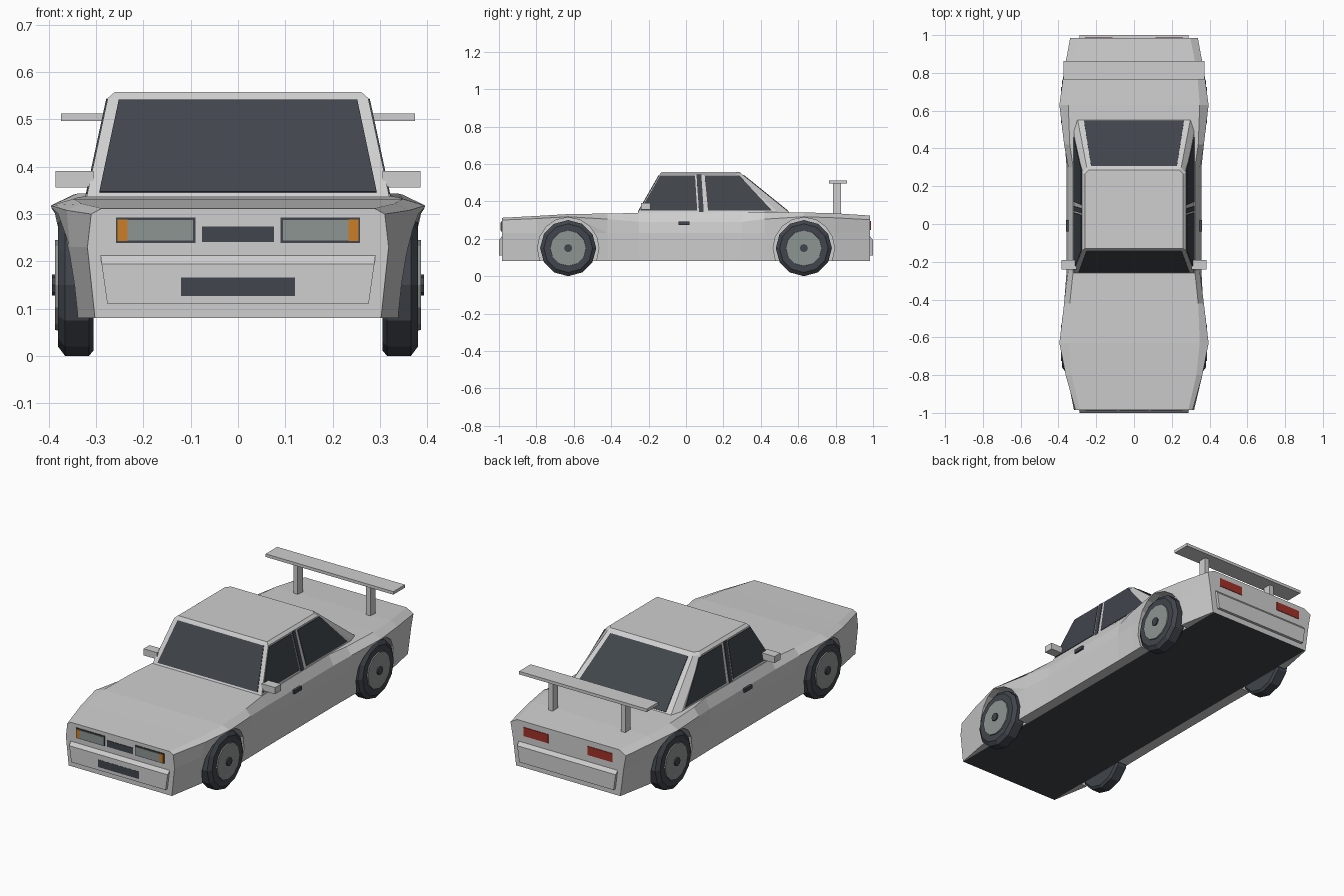
import bpy, bmesh, math
from mathutils import Vector, Matrix

cube = bpy.data.objects.get("Cube")
if cube:
    bpy.data.objects.remove(cube, do_unlink=True)


def material(name, rgb):
    m = bpy.data.materials.new(name)
    m.use_nodes = True
    m.diffuse_color = (*rgb, 1)
    m.node_tree.nodes["Principled BSDF"].inputs["Base Color"].default_value = (*rgb, 1)
    return m


PAINT = material("light grey paint", (0.62, 0.62, 0.62))
DARK = material("dark glass and rubber", (0.052, 0.06, 0.072))
GREY = material("mid grey", (0.27, 0.3, 0.29))
AMBER = material("amber", (0.6, 0.21, 0.02))
RED = material("tail red", (0.36, 0.03, 0.02))


def finish(name, bm, *mats):
    bmesh.ops.recalc_face_normals(bm, faces=bm.faces)
    mesh = bpy.data.meshes.new(name)
    bm.to_mesh(mesh)
    bm.free()
    for m in mats:
        mesh.materials.append(m)
    ob = bpy.data.objects.new(name, mesh)
    bpy.context.scene.collection.objects.link(ob)
    return ob


def loft(name, rings, *mats):
    """Skin closed rings of points and cap both ends."""
    bm = bmesh.new()
    loops = [[bm.verts.new(p) for p in ring] for ring in rings]
    n = len(loops[0])
    for a, b in zip(loops, loops[1:]):
        for i in range(n):
            j = (i + 1) % n
            bm.faces.new((a[i], a[j], b[j], b[i]))
    bm.faces.new(loops[0])
    bm.faces.new(loops[-1])
    return finish(name, bm, *mats)


def box(name, x, y, z, mat):
    ring = lambda h: [(x[0], y[0], h), (x[1], y[0], h), (x[1], y[1], h), (x[0], y[1], h)]
    return loft(name, [ring(z[0]), ring(z[1])], mat)


def plate(name, pts, outward, mat, t=0.003):
    """Thin panel lying on a surface, raised by t along its outward normal."""
    pts = [Vector(p) for p in pts]
    n = (pts[1] - pts[0]).cross(pts[2] - pts[0]).normalized()
    if n.dot(Vector(outward)) < 0:
        n = -n
    return loft(name, [[p - n * 0.003 for p in pts], [p + n * t for p in pts]], mat)


def end_plate(name, x, z, end, mat, t=0.003, y=0.985):
    pts = [(x[0], end * y, z[0]), (x[1], end * y, z[0]),
           (x[1], end * y, z[1]), (x[0], end * y, z[1])]
    return plate(name, pts, (0, end, 0), mat, t)


def lathe(name, profile, y, z, side, mat, sides=12):
    """Turn (x, radius) points about a wheel axle."""
    rings = []
    for x, r in profile:
        rings.append([(side * x, y + r * math.sin(math.tau * i / sides),
                       z - r * math.cos(math.tau * i / sides)) for i in range(sides)])
    return loft(name, rings, mat)


# Body shell: y, sill width, waist width, shoulder width and height, deck width and height
stations = [
    (-0.985, 0.302, 0.318, 0.310, 0.300, 0.288, 0.312),
    (-0.80, 0.335, 0.355, 0.362, 0.308, 0.330, 0.322),
    (-0.63, 0.360, 0.380, 0.395, 0.318, 0.348, 0.332),
    (-0.42, 0.357, 0.366, 0.370, 0.305, 0.340, 0.335),
    (-0.25, 0.355, 0.357, 0.348, 0.290, 0.322, 0.338),
    (0.30, 0.355, 0.357, 0.348, 0.290, 0.322, 0.343),
    (0.42, 0.357, 0.366, 0.370, 0.305, 0.340, 0.343),
    (0.63, 0.360, 0.380, 0.395, 0.318, 0.348, 0.341),
    (0.80, 0.340, 0.360, 0.372, 0.312, 0.335, 0.336),
    (0.985, 0.305, 0.325, 0.338, 0.302, 0.298, 0.324),
]
FLOOR, WAIST, PAN = 0.08, 0.23, 0.30
rings = []
for y, wb, wm, ws, zs, wt, zt in stations:
    half = [(PAN, FLOOR), (wb, FLOOR), (wm, WAIST), (ws, zs), (wt, zt)]
    rings.append([(x, y, z) for x, z in half] + [(-x, y, z) for x, z in reversed(half)])
body = loft("body", rings, PAINT, DARK)
for f in body.data.polygons:
    if f.normal.z < -0.9 and abs(f.center.x) < 0.1:
        f.material_index = 1

# Wheel arches cut into the body, and wheels
AXLE, HUB = 0.63, 0.15
for end, where in ((-1, "front"), (1, "rear")):
    for side, hand in ((1, "left"), (-1, "right")):
        tag = f"{where}_{hand}"
        cutter = lathe("arch_cutter", [(0.302, 0.164), (0.5, 0.164)],
                       end * AXLE, HUB, side, PAINT, 16)
        cutter.hide_render = True
        mod = body.modifiers.new("arch", "BOOLEAN")
        mod.operation, mod.solver, mod.object = "DIFFERENCE", "EXACT", cutter
        bpy.context.view_layer.objects.active = body
        bpy.ops.object.modifier_apply(modifier=mod.name)
        bpy.data.objects.remove(cutter, do_unlink=True)
        lathe(f"tyre_{tag}", [(0.305, 0.138), (0.315, 0.15), (0.365, 0.15), (0.38, 0.13)],
              end * AXLE, HUB, side, DARK)
        lathe(f"rim_{tag}", [(0.37, 0.097), (0.386, 0.095)], end * AXLE, HUB, side, GREY)
        lathe(f"hub_cap_{tag}", [(0.38, 0.022), (0.393, 0.022)], end * AXLE, HUB, side, DARK, 8)

# Cabin: half outline at the base, the roof edge and the roof top
levels = [
    (0.335, [(0.32, -0.26), (0.32, 0.50), (0.30, 0.56)]),
    (0.545, [(0.275, -0.14), (0.275, 0.27), (0.25, 0.30)]),
    (0.558, [(0.26, -0.13), (0.26, 0.265), (0.24, 0.285)]),
]
loft("cabin", [[(x, y, z) for x, y in half] + [(-x, y, z) for x, y in reversed(half)]
               for z, half in levels], PAINT)


def rise(z):
    return (z - 0.335) / 0.21


def screen(name, z0, z1, w0, w1, base, lean, facing):
    pts = [(s * w, base + lean * rise(z), z)
           for s, w, z in ((-1, w0, z0), (1, w0, z0), (1, w1, z1), (-1, w1, z1))]
    plate(name, pts, (0, facing, 1), DARK)


screen("windscreen", 0.346, 0.54, 0.293, 0.252, -0.26, 0.12, -1)
screen("rear_window", 0.346, 0.54, 0.265, 0.227, 0.56, -0.26, 1)

# Side glass as (y, z) outlines on the sloping cabin wall
glass = {
    "front_side_window": [(-0.245, 0.35), (0.06, 0.35), (0.048, 0.538), (-0.138, 0.538)],
    "door_pillar": [(0.07, 0.342), (0.095, 0.342), (0.082, 0.543), (0.056, 0.543)],
    "rear_side_window": [(0.118, 0.35), (0.46, 0.35), (0.285, 0.538), (0.1, 0.538)],
}
for side, hand in ((1, "left"), (-1, "right")):
    for name, outline in glass.items():
        pts = [(side * (0.32 - 0.045 * rise(z)), y, z) for y, z in outline]
        plate(f"{name}_{hand}", pts, (side, 0, 0), DARK)
    span = lambda a, b: sorted((side * a, side * b))
    # Mirrors, handles and lamps
    box(f"mirror_{hand}", span(0.305, 0.385), (-0.24, -0.19), (0.356, 0.391), PAINT)
    box(f"door_handle_{hand}", span(0.335, 0.36), (-0.04, 0.02), (0.273, 0.292), DARK)
    end_plate(f"lamp_surround_{hand}", span(0.09, 0.258), (0.239, 0.293), -1, DARK, 0.003)
    end_plate(f"headlamp_{hand}", span(0.095, 0.233), (0.244, 0.287), -1, GREY, 0.006)
    end_plate(f"indicator_{hand}", span(0.233, 0.255), (0.243, 0.288), -1, AMBER, 0.006)
    end_plate(f"tail_lamp_{hand}", span(0.115, 0.26), (0.248, 0.294), 1, RED)
    box(f"wing_post_{hand}", span(0.2, 0.225), (0.785, 0.828), (0.32, 0.5), PAINT)

# Rear wing
box("wing", (-0.374, 0.374), (0.765, 0.862), (0.496, 0.512), PAINT)

# Bumpers with a sloping upper lip
for end, name in ((-1, "front_bumper"), (1, "rear_bumper")):
    lip = [(0.29, 0.975, 0.212), (0.29, 0.985, 0.212), (0.288, 1.0, 0.194),
           (0.276, 1.0, 0.11), (0.276, 0.975, 0.11)]
    loft(name, [[(s * x, end * y, z) for x, y, z in lip] for s in (-1, 1)], PAINT)

# Grilles
end_plate("upper_grille", (-0.076, 0.076), (0.241, 0.274), -1, DARK)
end_plate("lower_grille", (-0.12, 0.12), (0.127, 0.166), -1, DARK, 0.002, 0.999)
